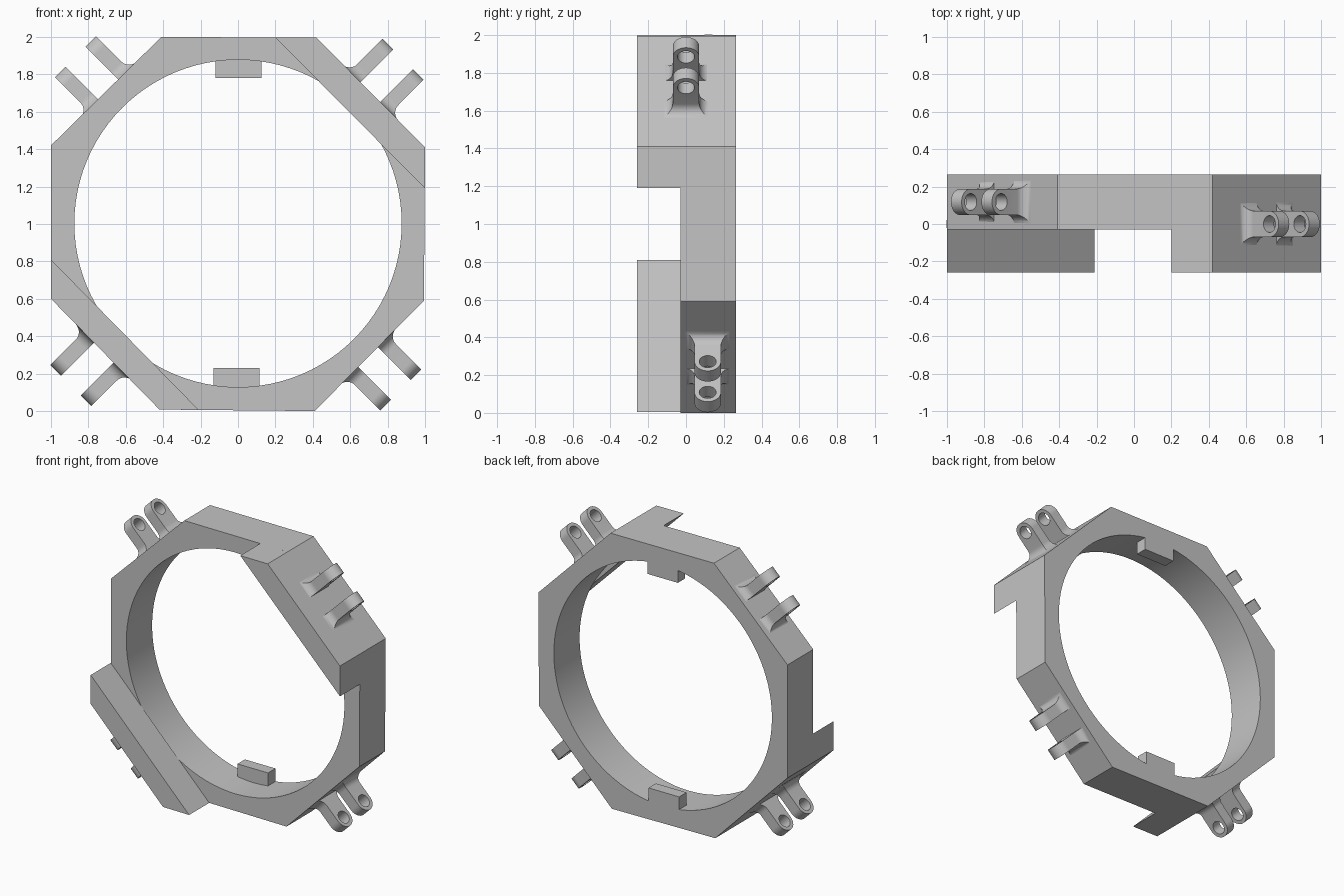
import bpy, bmesh, math
from mathutils import Vector

if "Cube" in bpy.data.objects:
    bpy.data.objects.remove(bpy.data.objects["Cube"], do_unlink=True)

GREY = (0.55, 0.55, 0.55, 1)
grey = bpy.data.materials.new("plain grey")
grey.use_nodes = True
grey.diffuse_color = GREY
grey.node_tree.nodes["Principled BSDF"].inputs["Base Color"].default_value = GREY

BACK, STEP, FRONT = 0.265, -0.03, -0.26
CENTRE = Vector((0, 0, 1.003))


def make(name, bm):
    bmesh.ops.recalc_face_normals(bm, faces=bm.faces)
    mesh = bpy.data.meshes.new(name)
    bm.to_mesh(mesh)
    bm.free()
    mesh.materials.append(grey)
    obj = bpy.data.objects.new(name, mesh)
    bpy.context.collection.objects.link(obj)
    return obj


def prism(name, outline, y0, y1):
    """Extrude an (x, z) outline from y0 to y1."""
    bm = bmesh.new()
    face = bm.faces.new([bm.verts.new((x, y0, z)) for x, z in outline])
    new = bmesh.ops.extrude_face_region(bm, geom=[face])["geom"]
    moved = [v for v in new if isinstance(v, bmesh.types.BMVert)]
    bmesh.ops.translate(bm, verts=moved, vec=(0, y1 - y0, 0))
    return make(name, bm)


def drill(obj, centre, axis, radius, depth, sides):
    """Cut a round hole, then smooth the curved walls."""
    bm = bmesh.new()
    bmesh.ops.create_cone(bm, cap_ends=True, segments=sides,
                          radius1=radius, radius2=radius, depth=depth)
    cutter = make("hole_cutter", bm)
    cutter.hide_render = True
    cutter.rotation_mode = "QUATERNION"
    cutter.rotation_quaternion = Vector((0, 0, 1)).rotation_difference(axis)
    cutter.location = centre
    mod = obj.modifiers.new("hole", "BOOLEAN")
    mod.object, mod.operation, mod.solver = cutter, "DIFFERENCE", "EXACT"
    graph = bpy.context.evaluated_depsgraph_get()
    cut = bpy.data.meshes.new_from_object(obj.evaluated_get(graph))
    obj.modifiers.clear()
    obj.data = cut
    bpy.data.objects.remove(cutter, do_unlink=True)
    bpy.ops.object.select_all(action="DESELECT")
    obj.select_set(True)
    bpy.context.view_layer.objects.active = obj
    bpy.ops.object.shade_smooth_by_angle(angle=math.radians(30))


# Octagonal ring with a round bore
octagon = [(-0.41, 2), (0.42, 1.996), (1, 1.41), (0.994, 0.59),
           (0.41, 0), (-0.42, 0.008), (-1, 0.6), (-1, 1.42)]
ring = prism("octagon_ring", octagon, STEP, BACK)
drill(ring, CENTRE, Vector((0, 1, 0)), 0.875, 2, 96)

# Raised front plates on two opposite corners
prism("upper_left_plate", [(0.2, 1.997), *octagon[1:3], (1, 1.19)], FRONT, STEP)
prism("lower_right_plate", [(-0.21, 0.006), *octagon[5:7], (-1, 0.81)], FRONT, STEP)

# Locating keys inside the bore
for name, x0, x1, z0, z1 in (("top_key", -0.12, 0.125, 1.78, 1.9),
                             ("bottom_key", -0.13, 0.115, 0.1, 0.23)):
    prism(name, [(x0, z0), (x1, z0), (x1, z1), (x0, z1)], 0.18, BACK)

# Hinge lugs: rounded tabs in pairs with flared feet
HALF, TOP, FLARE, INNER, OUTER = 0.07, 0.25, 0.058, 0.075, 0.155


def tab_rows():
    """Yield height, half width and foot flare from base to tip."""
    yield -0.02, HALF + FLARE, FLARE
    for i in range(9):
        a = math.radians(90) * i / 8
        flare = FLARE * (1 - math.sin(a))
        yield FLARE * (1 - math.cos(a)), HALF + flare, flare
    for i in range(13):
        a = math.radians(88) * i / 12
        yield TOP - HALF + HALF * math.sin(a), HALF * math.cos(a), 0


def lug(name, sx, sz, y, shift):
    out = Vector((sx, 0, sz)).normalized()
    along = Vector((sx, 0, -sz)).normalized()
    foot = CENTRE + out * 0.995 + along * shift + Vector((0, y, 0))
    for side, label in ((1, "lower"), (-1, "upper")):
        bm = bmesh.new()
        rows = []
        for h, w, flare in tab_rows():
            corners = ((-w, INNER), (w, INNER), (w, OUTER + flare), (-w, OUTER + flare))
            rows.append([bm.verts.new(foot + out * h + along * (side * t) + Vector((0, v, 0)))
                         for v, t in corners])
        for a, b in zip(rows, rows[1:]):
            for i in range(4):
                j = (i + 1) % 4
                bm.faces.new((a[i], a[j], b[j], b[i]))
        bm.faces.new(rows[0])
        bm.faces.new(rows[-1])
        tab = make(f"{name}_{label}_tab", bm)
        drill(tab, foot + out * (TOP - HALF), along, 0.045, 0.8, 32)


lug("top_left_lug", 1, 1, 0, 0.004)
lug("top_right_lug", -1, 1, 0.118, -0.016)
lug("bottom_left_lug", 1, -1, 0.115, -0.014)
lug("bottom_right_lug", -1, -1, 0, 0.019)
